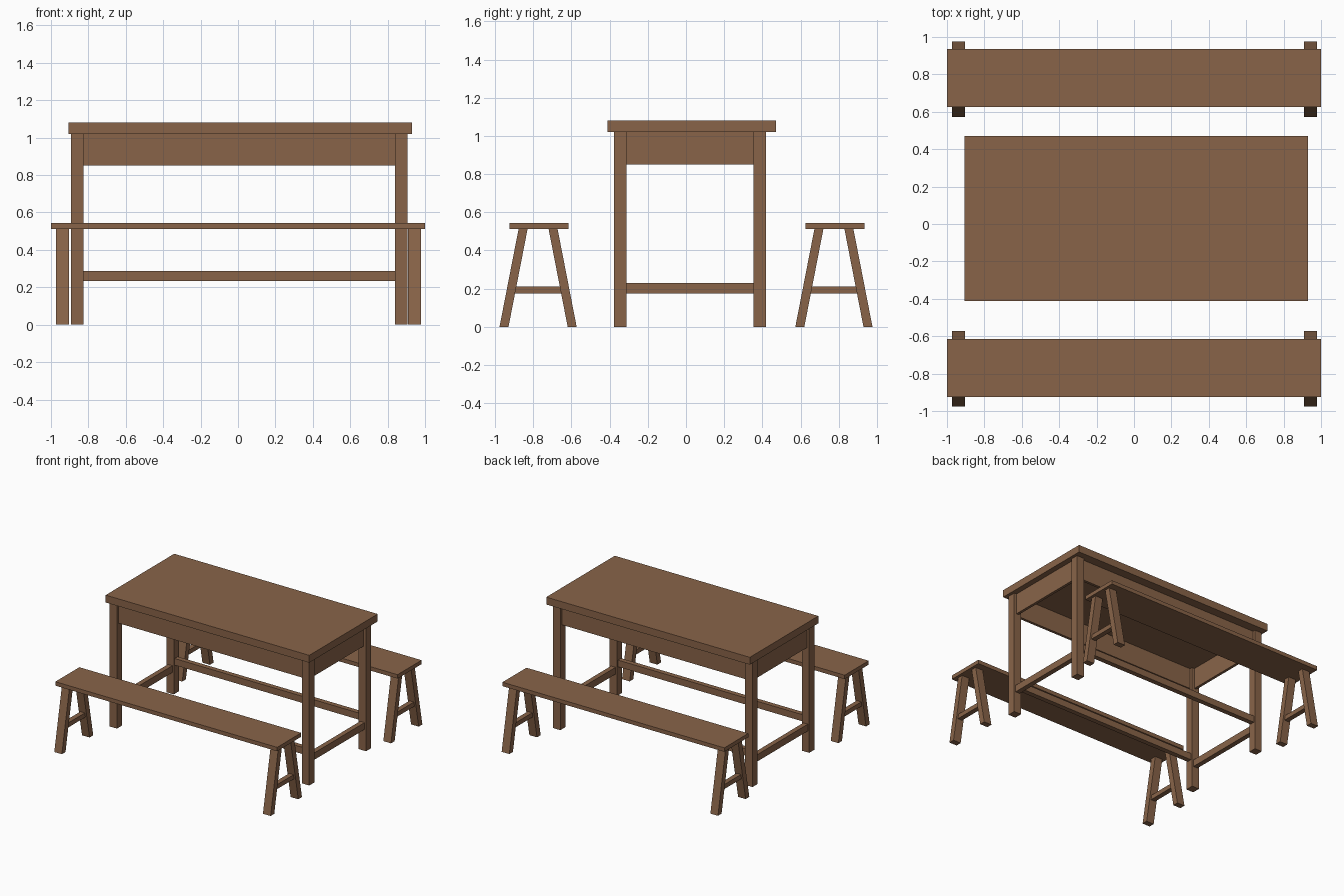
import bpy

if "Cube" in bpy.data.objects:
    bpy.data.objects.remove(bpy.data.objects["Cube"])

wood = bpy.data.materials.new("brown wood")
wood.diffuse_color = (0.25, 0.127, 0.066, 1)
wood.use_nodes = True
wood.node_tree.nodes["Principled BSDF"].inputs["Base Color"].default_value = wood.diffuse_color


def prism(name, bottom, top):
    """Block between two level rectangles, each (x0, x1, y0, y1, z)."""
    verts = []
    for x0, x1, y0, y1, z in (bottom, top):
        verts += [(x0, y0, z), (x1, y0, z), (x1, y1, z), (x0, y1, z)]
    faces = [(3, 2, 1, 0), (4, 5, 6, 7)]
    faces += [(i, (i + 1) % 4, (i + 1) % 4 + 4, i + 4) for i in range(4)]
    mesh = bpy.data.meshes.new(name)
    mesh.from_pydata(verts, [], faces)
    mesh.materials.append(wood)
    obj = bpy.data.objects.new(name, mesh)
    bpy.context.collection.objects.link(obj)
    return obj


def box(name, x0, x1, y0, y1, z0, z1):
    return prism(name, (x0, x1, y0, y1, z0), (x0, x1, y0, y1, z1))


# Table top
box("table_top", -0.905, 0.93, -0.411, 0.471, 1.02, 1.08)

# Table legs
LEG_X = {"left": (-0.893, -0.827), "right": (0.84, 0.906)}
LEG_Y = {"front": (-0.377, -0.311), "back": (0.354, 0.419)}
for sx, (x0, x1) in LEG_X.items():
    for sy, (y0, y1) in LEG_Y.items():
        box(f"table_leg_{sy}_{sx}", x0, x1, y0, y1, 0, 1.02)

# Long aprons and stretchers, centred on the legs
for side, (y0, y1) in LEG_Y.items():
    c = (y0 + y1) / 2
    box(f"{side}_apron", -0.827, 0.84, c - 0.011, c + 0.011, 0.85, 1.02)
    box(f"{side}_stretcher", -0.827, 0.84, c - 0.02, c + 0.02, 0.233, 0.287)

# Short aprons and stretchers at the ends
for side, (x0, x1) in LEG_X.items():
    c = (x0 + x1) / 2
    box(f"{side}_apron", c - 0.011, c + 0.011, -0.311, 0.354, 0.85, 1.02)
    box(f"{side}_stretcher", c - 0.02, c + 0.02, -0.311, 0.354, 0.174, 0.23)


# Benches with splayed legs and a cross bar at each end
def bench(name, cy):
    box(f"{name}_seat", -1, 1, cy - 0.149, cy + 0.16, 0.513, 0.545)
    for side, x0, x1 in (("left", -0.972, -0.904), ("right", 0.909, 0.978)):
        for end, s in (("front", -1), ("back", 1)):
            foot = sorted((cy + s * 0.202, cy + s * 0.155))
            head = sorted((cy + s * 0.102, cy + s * 0.055))
            prism(f"{name}_{side}_{end}_leg",
                  (x0, x1, *foot, 0), (x0, x1, *head, 0.513))
        c = (x0 + x1) / 2
        prism(f"{name}_{side}_cross_bar",
              (c - 0.02, c + 0.02, cy - 0.13, cy + 0.13, 0.175),
              (c - 0.02, c + 0.02, cy - 0.123, cy + 0.123, 0.212))


bench("front_bench", -0.775)
bench("back_bench", 0.775)
